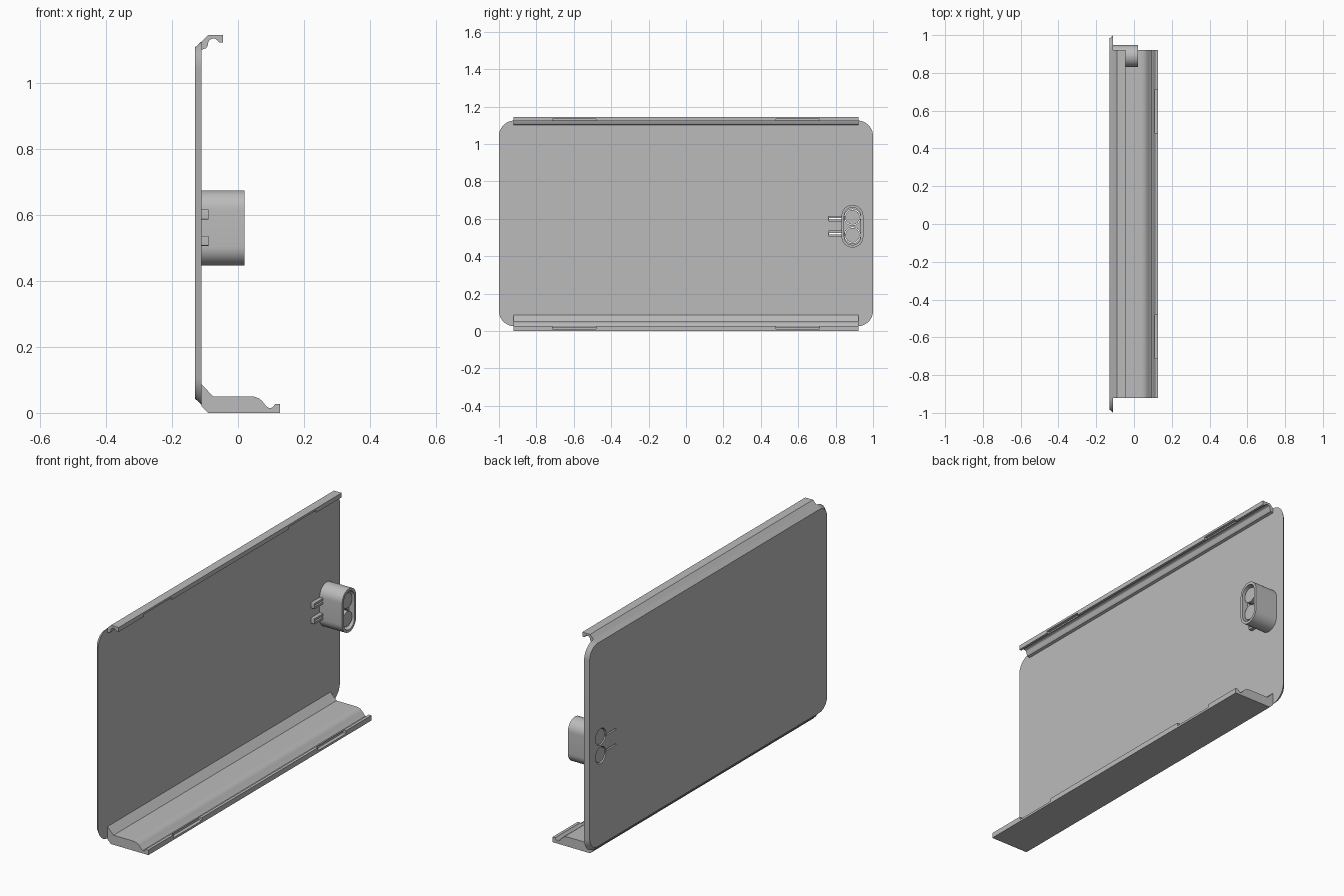
import bpy, bmesh, math
from mathutils import Vector

cube = bpy.data.objects.get("Cube")
if cube:
    bpy.data.objects.remove(cube, do_unlink=True)

grey = bpy.data.materials.new("plain grey")
grey.use_nodes = True
grey.diffuse_color = (0.5, 0.5, 0.5, 1)
grey.node_tree.nodes["Principled BSDF"].inputs["Base Color"].default_value = (0.5, 0.5, 0.5, 1)


def loft(name, rings):
    """Skin a list of equally sized rings and cap both ends."""
    bm = bmesh.new()
    loops = [[bm.verts.new(p) for p in ring] for ring in rings]
    n = len(loops[0])
    for a, b in zip(loops, loops[1:]):
        for i in range(n):
            j = (i + 1) % n
            bm.faces.new((a[i], a[j], b[j], b[i]))
    bm.faces.new(loops[0])
    bm.faces.new(loops[-1])
    bmesh.ops.recalc_face_normals(bm, faces=bm.faces)
    mesh = bpy.data.meshes.new(name)
    bm.to_mesh(mesh)
    bm.free()
    mesh.materials.append(grey)
    ob = bpy.data.objects.new(name, mesh)
    bpy.context.collection.objects.link(ob)
    return ob


def rounded(x, cy, cz, hy, hz, r, seg=10):
    """Rounded rectangle ring facing along x."""
    pts = []
    for k, (sy, sz) in enumerate(((1, 1), (-1, 1), (-1, -1), (1, -1))):
        for i in range(seg + 1):
            a = math.pi / 2 * (k + i / seg)
            pts.append((x, cy + sy * (hy - r) + r * math.cos(a),
                        cz + sz * (hz - r) + r * math.sin(a)))
    return pts


def prism(name, x0, x1, cy, cz, hy, hz, r):
    return loft(name, [rounded(x, cy, cz, hy, hz, r) for x in (x0, x1)])


def cut(target, cutters):
    for c in cutters:
        c.hide_render = True
        m = target.modifiers.new("cut", "BOOLEAN")
        m.operation = "DIFFERENCE"
        m.solver = "EXACT"
        m.object = c
    bpy.context.view_layer.update()
    done = bpy.data.meshes.new_from_object(target.evaluated_get(bpy.context.evaluated_depsgraph_get()))
    target.modifiers.clear()
    target.data = done
    for c in cutters:
        bpy.data.objects.remove(c, do_unlink=True)


def smooth(ob):
    bpy.ops.object.select_all(action="DESELECT")
    ob.select_set(True)
    bpy.context.view_layer.objects.active = ob
    bpy.ops.object.shade_smooth_by_angle(angle=math.radians(30))


# Back plate with chamfered rear edge
MID = 0.575
plate = loft("back_plate", [
    rounded(-0.13, 0, MID, 0.982, 0.532, 0.065),
    rounded(-0.11, 0, MID, 1.0, 0.55, 0.083)])

# Connector housing with a recessed mouth
CY, CZ = 0.89, 0.56
housing = prism("connector_housing", -0.111, 0.02, CY, CZ, 0.058, 0.114, 0.0579)
cut(housing, [prism("mouth_cutter", -0.12, 0.05, CY, CZ, 0.044, 0.1, 0.0439)])
floor = prism("connector_floor", -0.111, -0.01, CY, CZ, 0.046, 0.102, 0.0459)
holes = []
pins = []
for label, dz in (("upper", 0.048), ("lower", -0.048)):
    holes.append(prism(label + "_hole", -0.2, 0.1, CY, CZ + dz, 0.043, 0.043, 0.0429))
    pins.append(prism(label + "_contact", -0.125, 0.01, CY, CZ + dz, 0.039, 0.039, 0.0389))
cut(floor, holes)

# Contact prongs, each split by a slot that also passes through the plate
prongs = []
for label, z in (("upper", 0.601), ("lower", 0.521)):
    prong = prism(label + "_prong", -0.13, -0.09, 0.805, z, 0.045, 0.015, 0.004)
    cut(prong, [prism("slot_cutter", -0.2, 0, 0.805, z, 0.04, 0.004, 0.001)])
    prongs.append(prong)
plate_cutters = []
for z in (0.601, 0.521):
    plate_cutters.append(prism("plate_slot", -0.2, 0, 0.805, z, 0.045, 0.015, 0.004))
for dz in (0.048, -0.048):
    plate_cutters.append(prism("plate_hole", -0.2, 0, CY, CZ + dz, 0.043, 0.043, 0.0429))
cut(plate, plate_cutters)

# Long rails, extruded along y
lower_profile = [(-0.11, 0.02), (-0.09, 0), (0.127, 0), (0.127, 0.027), (0.112, 0.027),
                 (0.107, 0.019), (0.101, 0.015), (0.093, 0.015), (0.086, 0.02),
                 (0.073, 0.036), (0.063, 0.044), (0.05, 0.049), (0.035, 0.05),
                 (-0.075, 0.05), (-0.11, 0.086)]
upper_profile = [(-0.11, 1.125), (-0.09, 1.145), (-0.045, 1.145), (-0.045, 1.122),
                 (-0.058, 1.122), (-0.063, 1.129), (-0.069, 1.133), (-0.079, 1.133),
                 (-0.086, 1.129), (-0.09, 1.122), (-0.092, 1.111), (-0.097, 1.104),
                 (-0.11, 1.1)]
END = 0.922
rails = []
for name, prof, x, z in (("lower_rail", lower_profile, 0.125, 0.03),
                         ("upper_rail", upper_profile, -0.045, 1.115)):
    rail = loft(name, [[(px, y, pz) for px, pz in prof] for y in (-END, END)])
    # Two shallow notches in the lip
    cut(rail, [prism("notch_cutter", x - 0.016, x + 0.02, s * 0.597, z, 0.116, 0.019, 0.001)
               for s in (-1, 1)])
    rails.append(rail)

for ob in [plate, housing, floor] + pins + prongs + rails:
    smooth(ob)
